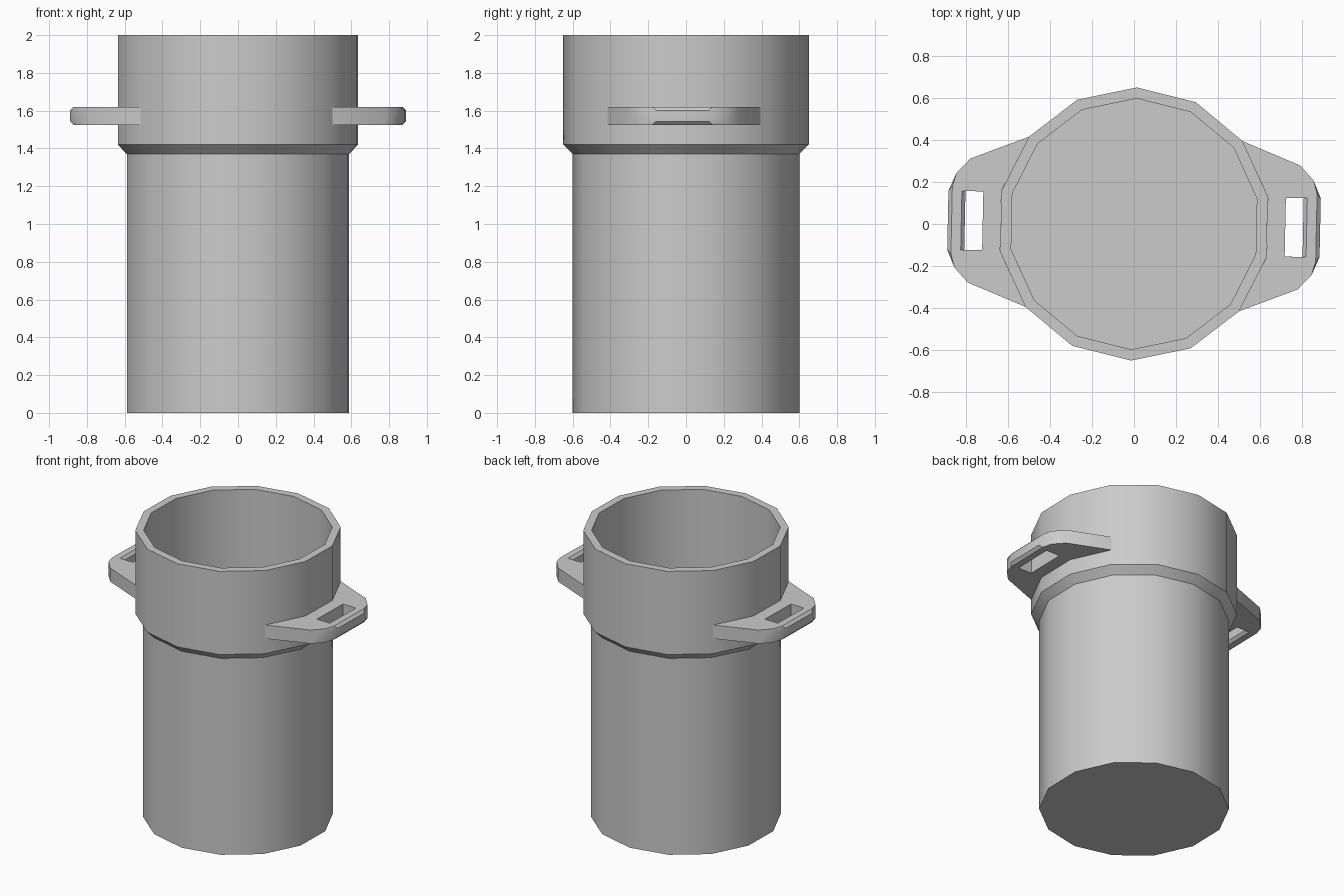
import bpy, bmesh, math

if "Cube" in bpy.data.objects:
    bpy.data.objects.remove(bpy.data.objects["Cube"])

SIDES = 14
TILT = math.radians(-1.2)      # slight turn of the whole model about z


def make_object(name, verts, faces):
    mesh = bpy.data.meshes.new(name)
    mesh.from_pydata(verts, [], faces)
    bm = bmesh.new()
    bm.from_mesh(mesh)
    bmesh.ops.recalc_face_normals(bm, faces=bm.faces)
    bm.to_mesh(mesh)
    bm.free()
    obj = bpy.data.objects.new(name, mesh)
    bpy.context.collection.objects.link(obj)
    bpy.ops.object.select_all(action='DESELECT')
    obj.select_set(True)
    bpy.context.view_layer.objects.active = obj
    bpy.ops.object.shade_smooth_by_angle(angle=math.radians(30))
    return obj


# Canister: lathed thin-walled cup with a thicker collar
profile = [(0.60, 0), (0.60, 1.37), (0.65, 1.42), (0.65, 2.0),
           (0.597, 2.0), (0.597, 0.005)]
verts, faces = [], []
for r, z in profile:
    for k in range(SIDES):
        a = math.pi / 2 + TILT + k * 2 * math.pi / SIDES
        verts.append((r * math.cos(a), r * math.sin(a), z))
for i in range(len(profile) - 1):
    for k in range(SIDES):
        n = (k + 1) % SIDES
        faces.append((i * SIDES + k, i * SIDES + n,
                      (i + 1) * SIDES + n, (i + 1) * SIDES + k))
faces.append(tuple(range(SIDES)))
faces.append(tuple(range((len(profile) - 1) * SIDES, len(profile) * SIDES)))
make_object("canister", verts, faces)


# Strap lugs: slotted plates with a chamfered end bar
def strap_lug(name, turn):
    verts, faces = [], []
    for z, outer in ((1.525, True), (1.543, False), (1.602, False), (1.62, True)):
        tip = (0.868, 0.16) if outer else (0.886, 0.14)
        slot = 0.822 if outer else 0.805
        half = [(0.634, 0.145), (0.508, 0.405), (0.785, 0.295),
                (0.85, 0.225), tip, (0.72, 0.14), (slot, 0.14)]
        for s in (-1, 1):
            for x, y in half:
                y *= s
                verts.append((x * math.cos(turn) - y * math.sin(turn),
                              x * math.sin(turn) + y * math.cos(turn), z))
    # plate faces around the slot, on the bottom and top levels
    for base in (0, 42):
        for h in (0, 7):
            for f in ((0, 1, 2, 5), (5, 2, 3, 6), (6, 3, 4)):
                faces.append([base + h + i for i in f])
        faces.append([base + i for i in (0, 5, 12, 7)])
        faces.append([base + i for i in (6, 4, 11, 13)])
    # outer rim and slot walls
    for loop in ((0, 1, 2, 3, 4, 11, 10, 9, 8, 7), (5, 6, 13, 12)):
        for a, b in zip(loop, loop[1:] + loop[:1]):
            for lv in (0, 14, 28):
                faces.append((lv + a, lv + b, lv + 14 + b, lv + 14 + a))
    return make_object(name, verts, faces)


strap_lug("right_strap_lug", TILT)
strap_lug("left_strap_lug", TILT + math.pi)
